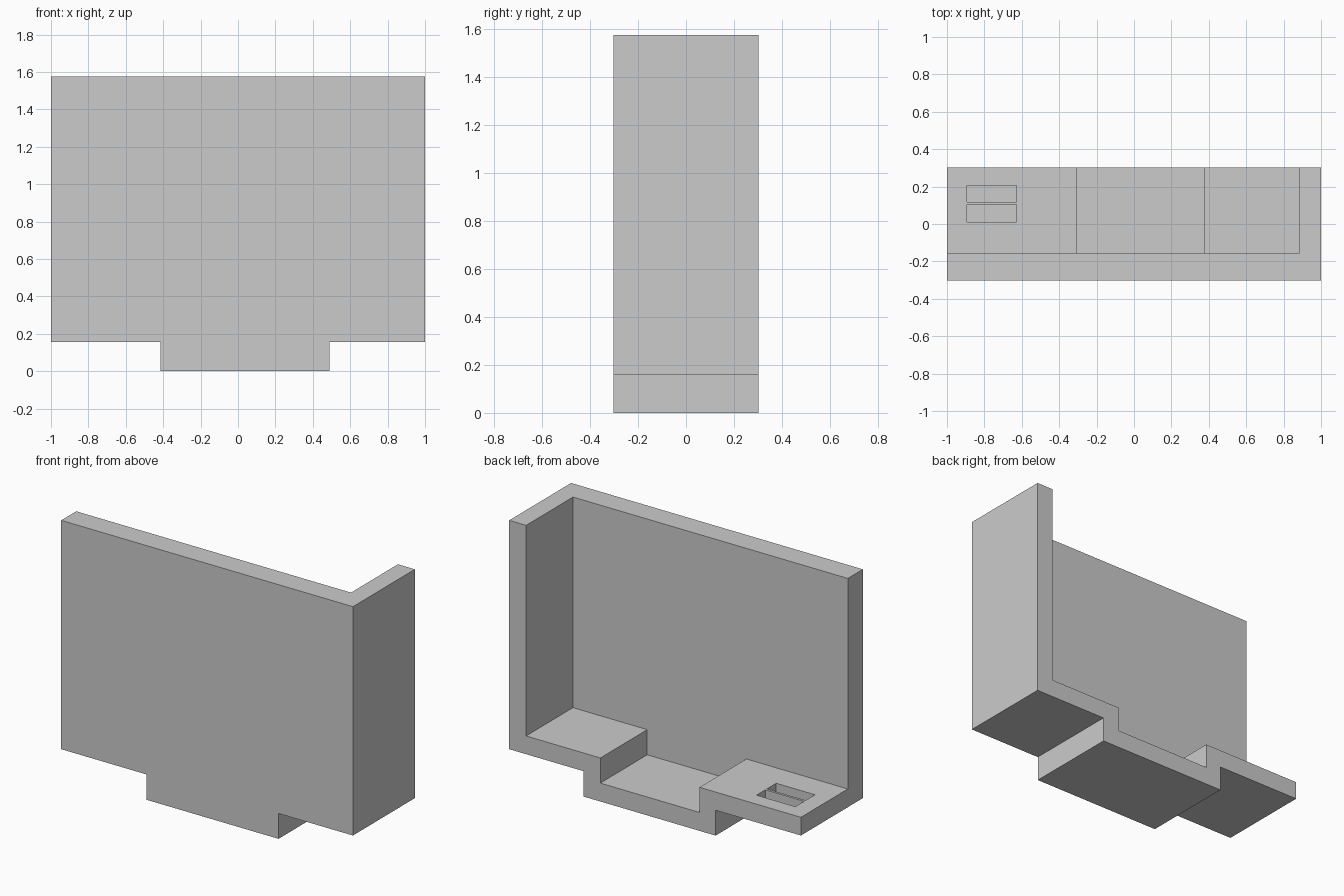
import bpy, bmesh

if "Cube" in bpy.data.objects:
    bpy.data.objects.remove(bpy.data.objects["Cube"])

HALF_Y = 0.303
TOP = 1.575


def extrude_profile(name, points, y0, y1):
    """Closed x/z outline extruded along y."""
    bm = bmesh.new()
    face = bm.faces.new([bm.verts.new((x, y0, z)) for x, z in points])
    new = bmesh.ops.extrude_face_region(bm, geom=[face])["geom"]
    bmesh.ops.translate(bm, vec=(0, y1 - y0, 0),
                        verts=[v for v in new if isinstance(v, bmesh.types.BMVert)])
    bmesh.ops.recalc_face_normals(bm, faces=bm.faces)
    mesh = bpy.data.meshes.new(name)
    bm.to_mesh(mesh)
    bm.free()
    obj = bpy.data.objects.new(name, mesh)
    bpy.context.collection.objects.link(obj)
    return obj


def cut(target, cutter):
    """Subtract the cutter, then remove it."""
    cutter.hide_render = True
    mod = target.modifiers.new(cutter.name, 'BOOLEAN')
    mod.operation = 'DIFFERENCE'
    mod.solver = 'EXACT'
    mod.object = cutter
    bpy.context.view_layer.objects.active = target
    bpy.ops.object.modifier_apply(modifier=mod.name)
    bpy.data.objects.remove(cutter)


# Solid block with the sunken floor section below
shell = extrude_profile("room_shell", [
    (-1, TOP), (-1, 0.157), (-0.415, 0.157), (-0.415, 0),
    (0.49, 0), (0.49, 0.157), (1, 0.157), (1, TOP)], -HALF_Y, HALF_Y)

# Hollow interior: leaves the long wall, the side wall and the stepped floor
cut(shell, extrude_profile("interior_cutter", [
    (-1.2, 2), (-1.2, 0.27), (-0.305, 0.27), (-0.305, 0.114),
    (0.375, 0.114), (0.375, 0.27), (0.884, 0.27), (0.884, 2)], -0.156, 0.6))

# Two blind slots in the raised floor
for y0, y1 in ((0.012, 0.103), (0.118, 0.205)):
    cut(shell, extrude_profile("slot_cutter", [
        (-0.893, 0.35), (-0.893, 0.19), (-0.627, 0.19), (-0.627, 0.35)], y0, y1))
